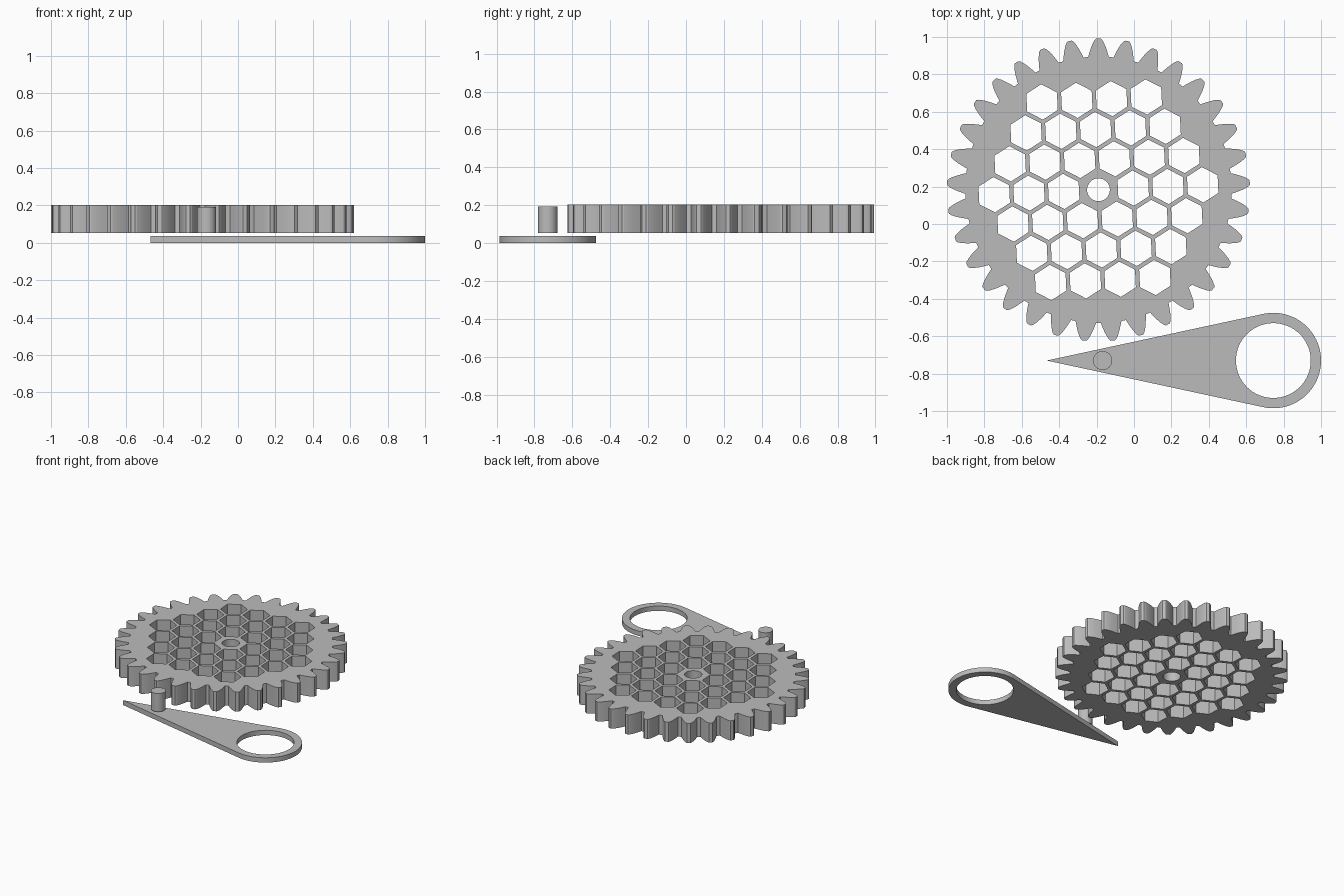
import bpy
import bmesh
from math import pi, sin, cos, asin, sqrt, radians
from mathutils import Vector

cube = bpy.data.objects.get("Cube")
if cube:
    bpy.data.objects.remove(cube, do_unlink=True)

# Single grey material
grey = bpy.data.materials.new("plain grey")
grey.use_nodes = True
colour = (0.5, 0.5, 0.5, 1)
grey.diffuse_color = colour
grey.node_tree.nodes["Principled BSDF"].inputs["Base Color"].default_value = colour


def polar(centre, radius, angle):
    return Vector((centre[0] + radius * cos(angle), centre[1] + radius * sin(angle)))


def ring(centre, radius, sides, start=0.0):
    return [polar(centre, radius, start + 2 * pi * i / sides) for i in range(sides)]


def slab(name, loops, bottom, top):
    """Extrude an outline (with inner loops as holes) between two heights."""
    curve = bpy.data.curves.new(name + " outline", "CURVE")
    curve.dimensions = "2D"
    curve.fill_mode = "BOTH"
    curve.extrude = (top - bottom) / 2
    for loop in loops:
        spline = curve.splines.new("POLY")
        spline.points.add(len(loop) - 1)
        for point, co in zip(spline.points, loop):
            point.co = (co.x, co.y, 0, 1)
        spline.use_cyclic_u = True
    helper = bpy.data.objects.new(name + " outline", curve)
    bpy.context.collection.objects.link(helper)
    graph = bpy.context.evaluated_depsgraph_get()
    mesh = bpy.data.meshes.new_from_object(helper.evaluated_get(graph))
    bpy.data.objects.remove(helper, do_unlink=True)

    # Weld caps to walls and lift to height
    bm = bmesh.new()
    bm.from_mesh(mesh)
    bmesh.ops.remove_doubles(bm, verts=bm.verts, dist=0.0001)
    bmesh.ops.translate(bm, verts=bm.verts, vec=(0, 0, (top + bottom) / 2))
    bmesh.ops.recalc_face_normals(bm, faces=bm.faces)
    bm.to_mesh(mesh)
    bm.free()
    mesh.materials.clear()
    mesh.materials.append(grey)
    obj = bpy.data.objects.new(name, mesh)
    bpy.context.collection.objects.link(obj)
    bpy.ops.object.select_all(action="DESELECT")
    obj.select_set(True)
    bpy.context.view_layer.objects.active = obj
    bpy.ops.object.shade_smooth_by_angle(angle=radians(12))
    return obj


# Gear outline: tooth flank as (radius, half angle), mirrored per tooth
hub = (-0.19, 0.183)
teeth = 33
flank = [(0.712, 0.078), (0.735, 0.066), (0.76, 0.053), (0.785, 0.038),
         (0.803, 0.024), (0.81, 0.014)]
profile = [(r, -a) for r, a in flank] + [(r, a) for r, a in reversed(flank)]
outline = [polar(hub, r, pi / 2 + 2 * pi * t / teeth + a)
           for t in range(teeth) for r, a in profile]

# Honeycomb of windows around a round axle hole
tilt = 2 * pi / teeth / 4
pitch = 0.186
holes = [ring(hub, 0.061, 32)]
for row in range(-3, 4):
    count = 7 - abs(row)
    for i in range(count):
        x = (i - (count - 1) / 2) * pitch
        y = row * pitch * sqrt(3) / 2
        if row or abs(x) > 0.01:
            centre = (hub[0] + x * cos(tilt) - y * sin(tilt),
                      hub[1] + x * sin(tilt) + y * cos(tilt))
            holes.append(ring(centre, 0.0945, 6, pi / 6 + tilt))
slab("gear", [outline] + holes, 0.052, 0.203)

# Lever: pointed tip tangent to a ringed end
eye = (0.745, -0.73)
eye_radius = 0.255
tip = Vector((-0.467, eye[1]))
tangent = pi / 2 + asin(eye_radius / (eye[0] - tip.x))
steps = 56
arc = [polar(eye, eye_radius, -tangent + 2 * tangent * i / steps) for i in range(steps + 1)]
slab("lever", [[tip] + arc, ring(eye, 0.2, 64)], 0, 0.037)

# Drive pin above the lever
slab("pin", [ring((-0.168, eye[1]), 0.051, 40)], 0.052, 0.192)
